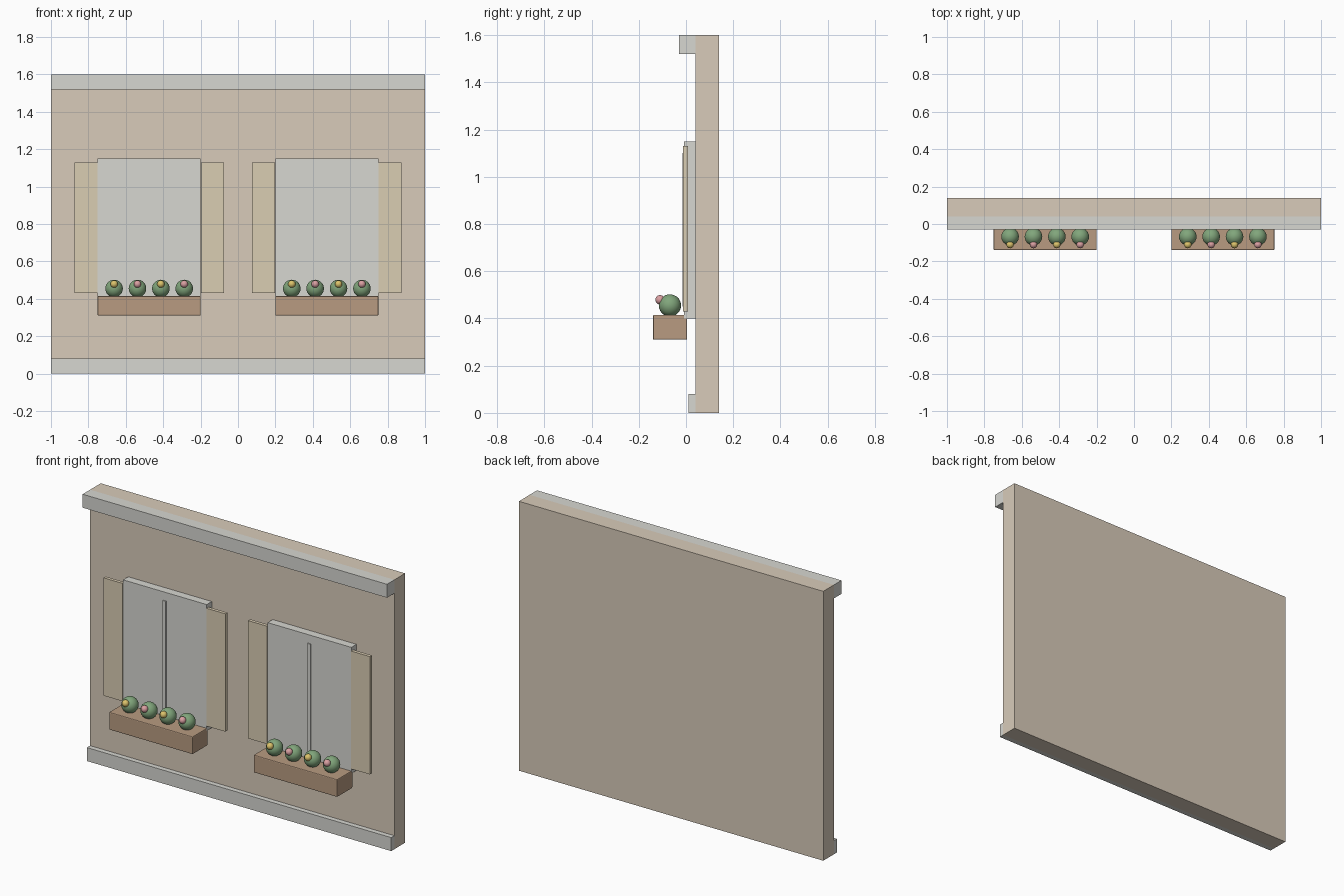
import bpy

if "Cube" in bpy.data.objects:
    bpy.data.objects.remove(bpy.data.objects["Cube"])


def material(name, color):
    m = bpy.data.materials.new(name)
    m.diffuse_color = (*color, 1)
    m.use_nodes = True
    m.node_tree.nodes["Principled BSDF"].inputs["Base Color"].default_value = m.diffuse_color
    return m


PLASTER = material("plaster", (0.69, 0.60, 0.49))
TRIM = material("trim", (0.68, 0.68, 0.64))
SHUTTER = material("shutter_paint", (0.70, 0.61, 0.45))
WOOD = material("planter_wood", (0.48, 0.33, 0.22))
LEAF = material("leaf", (0.22, 0.38, 0.20))
YELLOW = material("yellow_petal", (0.72, 0.55, 0.15))
PINK = material("pink_petal", (0.70, 0.35, 0.36))


def box(name, x, y, z, mat, bevel=0):
    """Box from (min, max) ranges on each axis."""
    ranges = (x, y, z)
    bpy.ops.mesh.primitive_cube_add(size=1, location=[(a + b) / 2 for a, b in ranges])
    ob = bpy.context.object
    ob.name = name
    ob.scale = [b - a for a, b in ranges]
    bpy.ops.object.transform_apply(location=False, rotation=False, scale=True)
    ob.data.materials.append(mat)
    if bevel:
        mod = ob.modifiers.new("bevel", 'BEVEL')
        mod.width = bevel
        mod.segments = 2
    return ob


def ball(name, loc, r, mat, segments, rings):
    bpy.ops.mesh.primitive_uv_sphere_add(segments=segments, ring_count=rings, radius=r, location=loc)
    ob = bpy.context.object
    ob.name = name
    ob.data.materials.append(mat)
    bpy.ops.object.shade_smooth()


# Wall with cornice and plinth
box("wall", (-1, 1), (0.04, 0.14), (0, 1.6), PLASTER)
box("cornice", (-1, 1), (-0.03, 0.04), (1.52, 1.6), TRIM)
box("plinth", (-1, 1), (0.01, 0.04), (0, 0.08), TRIM)

for side, cx in (("left", -0.475), ("right", 0.475)):
    # Window panel and centre mullion
    box(f"{side}_window", (cx - 0.275, cx + 0.275), (-0.008, 0.04), (0.40, 1.15), TRIM)
    box(f"{side}_mullion", (cx - 0.01, cx + 0.01), (-0.014, 0.0), (0.45, 1.10), TRIM)
    # Open shutters on both sides
    for s, tag in ((-1, "a"), (1, "b")):
        xs = sorted((cx + s * 0.277, cx + s * 0.40))
        box(f"{side}_shutter_{tag}", xs, (-0.012, 0.008), (0.43, 1.13), SHUTTER)
    # Flower box with plants and blossoms
    box(f"{side}_flower_box", (cx - 0.275, cx + 0.275), (-0.14, 0.005), (0.31, 0.415), WOOD, 0.005)
    for i in range(4):
        x = cx + (i - 1.5) * 0.125
        ball(f"{side}_plant_{i}", (x, -0.068, 0.455), 0.047, LEAF, 24, 14)
        ball(f"{side}_blossom_{i}", (x, -0.11, 0.479), 0.02, PINK if i % 2 else YELLOW, 16, 10)
